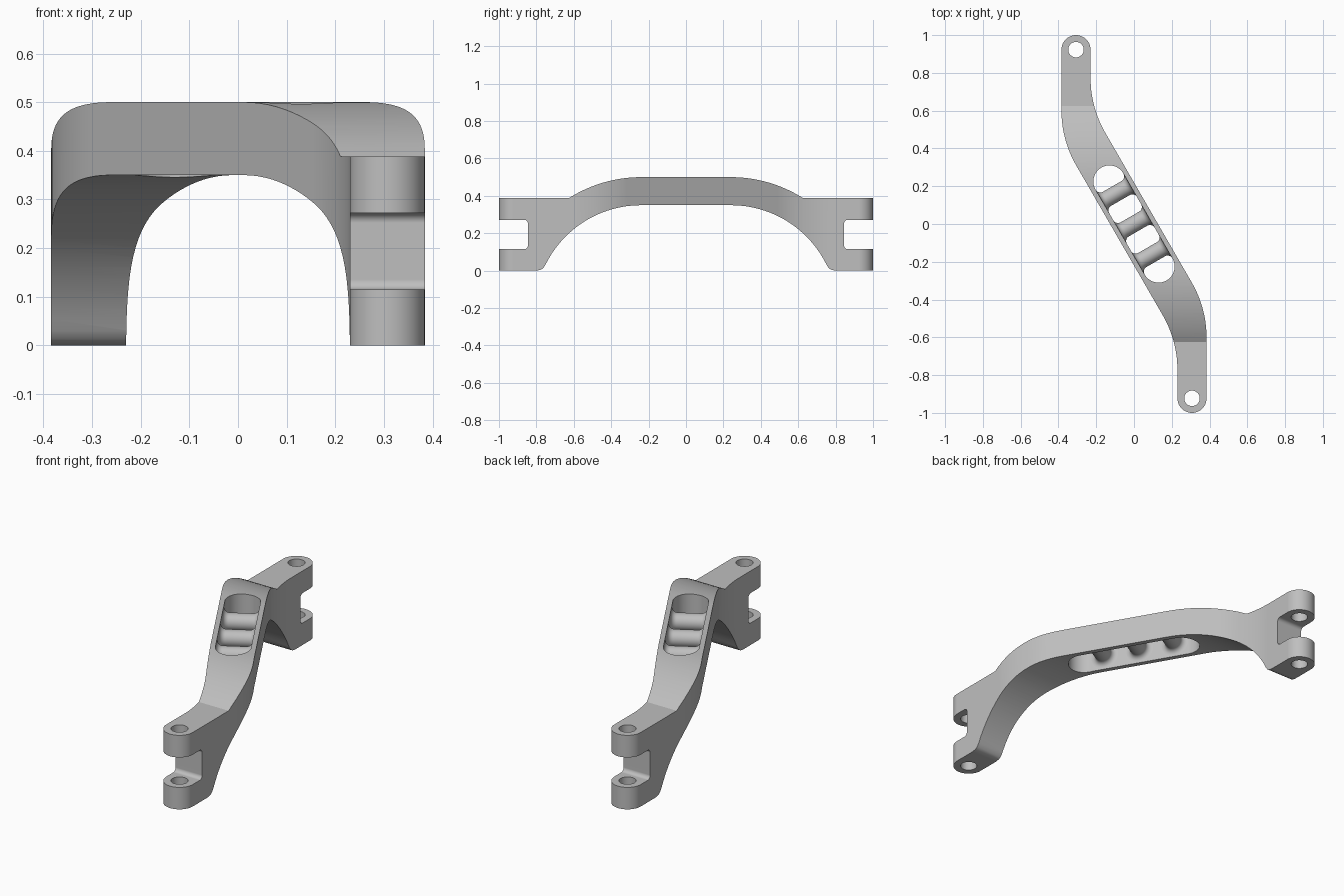
import bpy, bmesh, math
from mathutils import Matrix, Vector

if "Cube" in bpy.data.objects:
    bpy.data.objects.remove(bpy.data.objects["Cube"], do_unlink=True)

grey = bpy.data.materials.new("plain grey")
grey.use_nodes = True
grey.diffuse_color = (0.52, 0.52, 0.52, 1)
grey.node_tree.nodes["Principled BSDF"].inputs["Base Color"].default_value = (0.52, 0.52, 0.52, 1)

TILT = math.radians(30)       # lean of the middle span in plan
HALF = 0.077                  # half width of the ends
PIN = Vector((0.307, -0.923))  # pin centre of the front end


def arc(cx, cy, r, a0, a1, n):
    angles = [math.radians(a0 + (a1 - a0) * i / n) for i in range(n + 1)]
    return [(cx + r * math.cos(a), cy + r * math.sin(a)) for a in angles]


def prism(name, outline, low, high, axis="z"):
    """Extrude a 2D outline along z (outline in x, y) or x (outline in y, z)."""
    bm = bmesh.new()
    verts = [bm.verts.new((a, b, low) if axis == "z" else (low, a, b)) for a, b in outline]
    face = bm.faces.new(verts)
    moved = bmesh.ops.extrude_face_region(bm, geom=[face])["geom"]
    step = Vector((0, 0, high - low)) if axis == "z" else Vector((high - low, 0, 0))
    bmesh.ops.translate(bm, vec=step, verts=[v for v in moved if isinstance(v, bmesh.types.BMVert)])
    bmesh.ops.recalc_face_normals(bm, faces=bm.faces)
    return finish(name, bm)


def finish(name, bm):
    mesh = bpy.data.meshes.new(name)
    bm.to_mesh(mesh)
    bm.free()
    mesh.materials.append(grey)
    obj = bpy.data.objects.new(name, mesh)
    bpy.context.collection.objects.link(obj)
    return obj


def combine(target, tool, operation):
    mod = target.modifiers.new("cut", "BOOLEAN")
    mod.operation, mod.solver, mod.object = operation, "EXACT", tool
    graph = bpy.context.evaluated_depsgraph_get()
    mesh = bpy.data.meshes.new_from_object(target.evaluated_get(graph))
    target.modifiers.clear()
    target.data = mesh
    bpy.data.objects.remove(tool, do_unlink=True)


def smooth(obj):
    bpy.ops.object.select_all(action="DESELECT")
    obj.select_set(True)
    bpy.context.view_layer.objects.active = obj
    bpy.ops.object.shade_smooth_by_angle(angle=math.radians(25))


# Plan of the S-shaped arm: one half, then the same half turned about the centre
bend = 0.578
half = arc(0.23 - bend, -0.773, bend, 30, 0, 14)
half += arc(PIN.x, PIN.y, HALF, 180, 360, 28)
half += arc(0.384 - bend, -0.6, bend, 0, 30, 14)
arm = prism("arm", half + [(-x, -y) for x, y in half], -0.1, 0.7)

# Side profile: arched underside and humped top with concentric arcs
cy, cz, r_in, r_out = -0.24, -0.22, 0.57, 0.72
rise = math.degrees(math.asin((0.388 - cz) / r_out))
foot = math.degrees(math.asin((0.03 - cz) / r_in))
top = [(-1.1, 0.388)] + arc(cy, cz, r_out, 180 - rise, 90, 14)
under = arc(cy, cz, r_in, 90, 180 - foot, 24)
under += [(-0.764, 0.013), (-0.778, 0.004), (-0.8, 0), (-1.1, 0)]
outline = top + [(-y, z) for y, z in reversed(top)]
outline += [(-y, z) for y, z in reversed(under)] + under
combine(arm, prism("side_profile", outline, -0.7, 0.7, "x"), "INTERSECT")

# Long slot through the middle span
slot_r, slot_half = 0.085, 0.26
slot = prism("slot_cutter", arc(0, slot_half, slot_r, 0, 180, 28)
             + arc(0, -slot_half, slot_r, 180, 360, 28), 0.1, 0.7)
slot.data.transform(Matrix.Rotation(TILT, 4, "Z"))
combine(arm, slot, "DIFFERENCE")

# Fork notch and pin hole at each end
for side in (-1, 1):
    inner, low, high, r = 0.845, 0.115, 0.272, 0.02
    notch = [(1.2, low)] + arc(inner + r, low + r, r, 270, 180, 6)
    notch += arc(inner + r, high - r, r, 180, 90, 6) + [(1.2, high)]
    combine(arm, prism("notch_cutter", [(side * y, z) for y, z in notch], -0.7, 0.7, "x"), "DIFFERENCE")
    hole = arc(-side * PIN.x, -side * PIN.y, 0.041, 0, 360, 32)[:-1]
    combine(arm, prism("pin_hole_cutter", hole, -0.1, 0.6), "DIFFERENCE")
smooth(arm)
weighted = arm.modifiers.new("even_shading", "WEIGHTED_NORMAL")
weighted.keep_sharp = True

# Round rungs across the slot, flared where they meet its walls
flare, thin = 0.028, 0.043
right = arc(slot_r - flare, thin + flare, flare, 270, 360, 7) + [(slot_r + 0.004, thin + flare)]
profile = [(-x, r) for x, r in reversed(right)] + right
for name, along in (("rear_rung", 0.187), ("middle_rung", 0), ("front_rung", -0.187)):
    bm = bmesh.new()
    rings = []
    for x, r in profile:
        rings.append([bm.verts.new((x, a, b)) for a, b in arc(0, 0, r, 0, 360, 32)[:-1]])
    for one, two in zip(rings, rings[1:]):
        for i in range(len(one)):
            j = (i + 1) % len(one)
            bm.faces.new((one[i], one[j], two[j], two[i]))
    bm.faces.new(rings[0])
    bm.faces.new(rings[-1])
    bmesh.ops.recalc_face_normals(bm, faces=bm.faces)
    bm.transform(Matrix.Translation((0, 0, 0.425)) @ Matrix.Rotation(TILT, 4, "Z")
                 @ Matrix.Translation((0, along, 0)))
    smooth(finish(name, bm))
